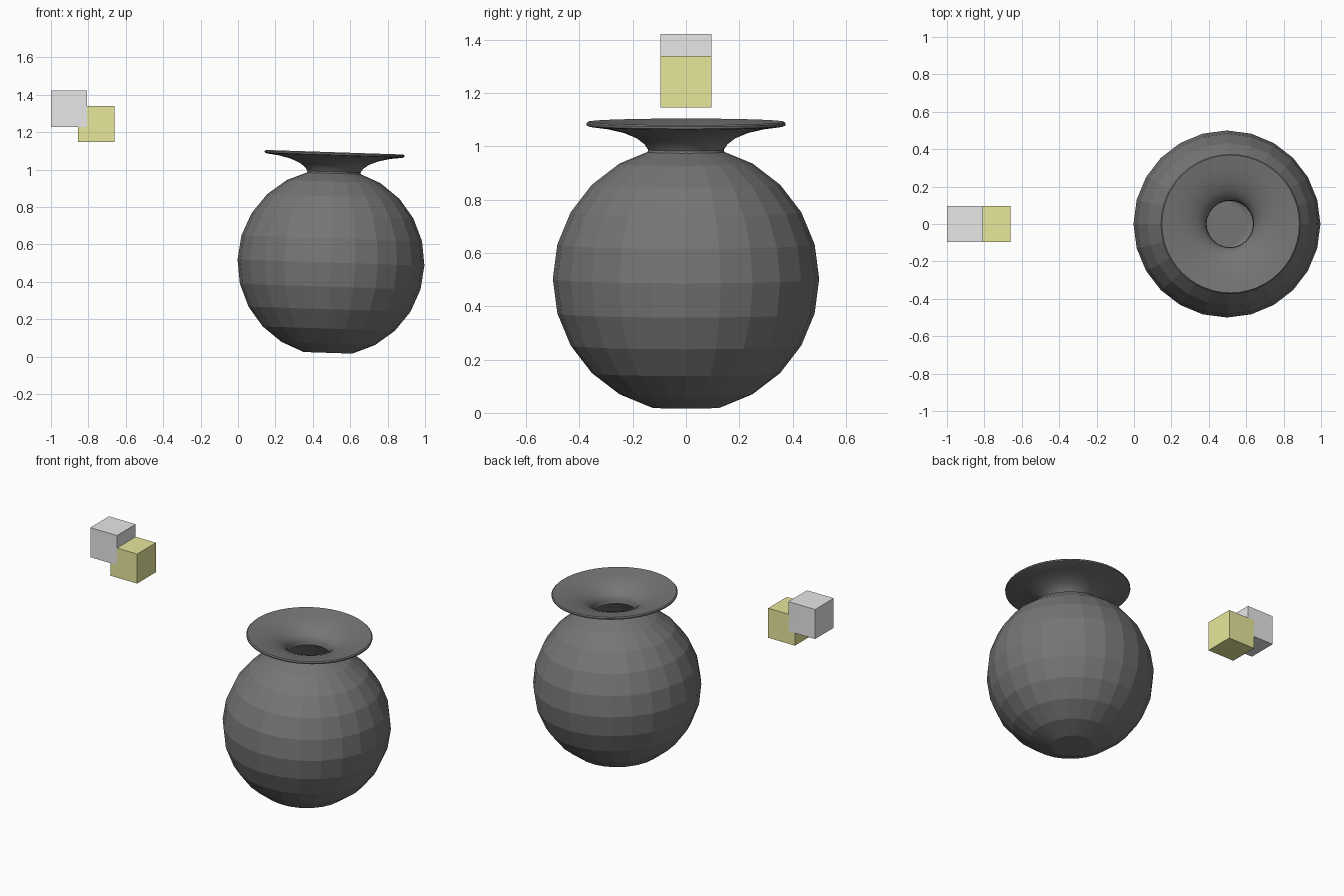
import bpy, bmesh, math
from mathutils import Matrix, Vector

old = bpy.data.objects.get("Cube")
if old:
    bpy.data.objects.remove(old, do_unlink=True)


def material(name, rgb):
    m = bpy.data.materials.new(name)
    m.use_nodes = True
    m.diffuse_color = (*rgb, 1)
    m.node_tree.nodes["Principled BSDF"].inputs["Base Color"].default_value = (*rgb, 1)
    return m


charcoal = material("charcoal", (0.18, 0.18, 0.18))
light_grey = material("light_grey", (0.8, 0.8, 0.8))
pale_yellow = material("pale_yellow", (0.8, 0.8, 0.33))

# The vase leans slightly towards +x about the middle of its body
CENTRE = Vector((0.497, 0, 0.503))
LEAN = Matrix.Translation(CENTRE) @ Matrix.Rotation(math.radians(1.9), 4, "Y")


def make_object(name, bm, mat):
    bmesh.ops.recalc_face_normals(bm, faces=bm.faces)
    mesh = bpy.data.meshes.new(name)
    bm.to_mesh(mesh)
    bm.free()
    mesh.materials.append(mat)
    ob = bpy.data.objects.new(name, mesh)
    bpy.context.collection.objects.link(ob)
    return ob


def lathe(name, profile, sides, mat, closed=False):
    """Spin (radius, height) points about the vase axis."""
    bm = bmesh.new()
    rings = []
    for r, z in profile:
        if r == 0:
            rings.append([bm.verts.new((0, 0, z))] * sides)
        else:
            rings.append([bm.verts.new((r * math.cos(a), r * math.sin(a), z))
                          for a in (math.tau * i / sides for i in range(sides))])
    pairs = list(zip(rings, rings[1:]))
    if closed:
        pairs.append((rings[-1], rings[0]))
    for low, high in pairs:
        for i in range(sides):
            j = (i + 1) % sides
            corners = dict.fromkeys((low[i], low[j], high[j], high[i]))
            bm.faces.new(list(corners))
    bm.transform(LEAN)
    return make_object(name, bm, mat)


# Faceted round body: outer wall up to the neck, then the inner wall down to the floor
def wall(radius):
    return [(radius * math.cos(math.radians(a)), radius * math.sin(math.radians(a)))
            for a in range(-75, 76, 15)]


outer, inner = wall(0.5), wall(0.48)
body_profile = [(0, outer[0][1])] + outer + inner[::-1] + [(0, inner[0][1])]
lathe("vase_body", body_profile, 24, charcoal)

# Thin flared neck and rim, smooth
under = [(0.148, 0.462), (0.142, 0.485), (0.155, 0.505), (0.185, 0.528),
         (0.235, 0.549), (0.30, 0.564), (0.362, 0.572)]
edge = [(0.373, 0.576), (0.374, 0.584), (0.368, 0.59)]
top = [(0.30, 0.58), (0.235, 0.565), (0.18, 0.543), (0.145, 0.518),
       (0.126, 0.49), (0.126, 0.46)]
rim = lathe("flared_rim", under + edge + top, 48, charcoal, closed=True)
bpy.context.view_layer.objects.active = rim
rim.select_set(True)
bpy.ops.object.shade_smooth_by_angle(angle=math.radians(40))
rim.select_set(False)


# Two small floating cubes that overlap
def cube(name, x, z, mat):
    bm = bmesh.new()
    bmesh.ops.create_cube(bm, size=0.193, matrix=Matrix.Translation((x, 0, z)))
    make_object(name, bm, mat)


cube("grey_cube", -0.9035, 1.325, light_grey)
cube("yellow_cube", -0.758, 1.243, pale_yellow)
